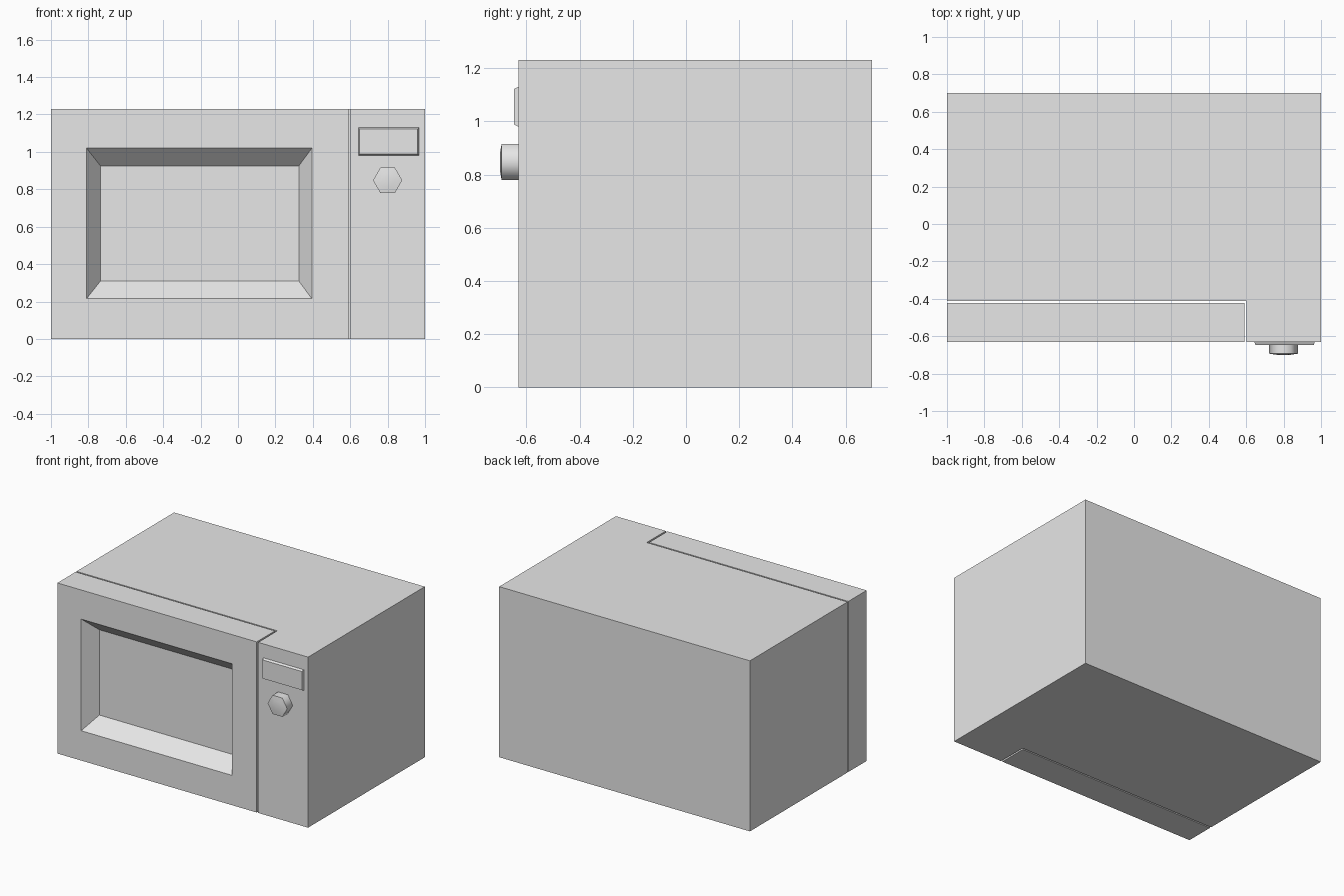
import bpy, bmesh, math

cube = bpy.data.objects.get("Cube")
if cube:
    bpy.data.objects.remove(cube, do_unlink=True)

grey = bpy.data.materials.new("light_grey")
grey.use_nodes = True
grey.diffuse_color = (0.8, 0.8, 0.8, 1)
grey.node_tree.nodes["Principled BSDF"].inputs["Base Color"].default_value = (0.8, 0.8, 0.8, 1)

HEIGHT, FRONT, BACK = 1.23, -0.63, 0.70


def finish(name, bm):
    """Turn a bmesh into a named grey object."""
    bmesh.ops.recalc_face_normals(bm, faces=bm.faces)
    mesh = bpy.data.meshes.new(name)
    bm.to_mesh(mesh)
    bm.free()
    mesh.materials.append(grey)
    obj = bpy.data.objects.new(name, mesh)
    bpy.context.collection.objects.link(obj)
    return obj


def rect(x0, x1, z0, z1):
    return [(x0, z0), (x1, z0), (x1, z1), (x0, z1)]


def loft(name, sections):
    """Skin closed (x, z) outlines, each at its own y, and cap both ends."""
    bm = bmesh.new()
    rings = [[bm.verts.new((x, y, z)) for x, z in outline] for y, outline in sections]
    n = len(rings[0])
    for a, b in zip(rings, rings[1:]):
        for i in range(n):
            j = (i + 1) % n
            bm.faces.new((a[i], a[j], b[j], b[i]))
    bm.faces.new(rings[0])
    bm.faces.new(rings[-1])
    return finish(name, bm)


# L-shaped case: the door sits in the notch, the control panel is the wide leg
plan = [(-1, BACK), (1, BACK), (1, FRONT), (0.602, FRONT), (0.602, -0.412), (-1, -0.412)]
bm = bmesh.new()
base = bm.faces.new([bm.verts.new((x, y, 0)) for x, y in plan])
top = bmesh.ops.extrude_face_region(bm, geom=[base])["geom"]
bmesh.ops.translate(bm, vec=(0, 0, HEIGHT), verts=[v for v in top if isinstance(v, bmesh.types.BMVert)])
finish("case", bm)

# Door: slab whose front steps in to a sloped window recess
door_edge = rect(-1, 0.59, 0, HEIGHT)
loft("door", [
    (-0.422, door_edge),
    (FRONT, door_edge),
    (FRONT, rect(-0.81, 0.395, 0.215, 1.02)),
    (FRONT + 0.1, rect(-0.735, 0.325, 0.31, 0.925)),
])

# Display panel with a chamfered rim
loft("display", [
    (FRONT, rect(0.643, 0.967, 0.98, 1.13)),
    (FRONT - 0.016, rect(0.649, 0.961, 0.988, 1.122)),
])


# Six-sided dial with a slightly domed face
def hexagon(radius):
    angles = [math.tau * i / 6 for i in range(6)]
    return [(0.8 + radius * math.cos(a), 0.848 + radius * math.sin(a)) for a in angles]


dial = loft("dial", [
    (FRONT, hexagon(0.078)),
    (-0.693, hexagon(0.078)),
    (-0.699, hexagon(0.04)),
    (-0.7, hexagon(0.01)),
])
bpy.ops.object.select_all(action="DESELECT")
dial.select_set(True)
bpy.context.view_layer.objects.active = dial
bpy.ops.object.shade_smooth_by_angle(angle=math.radians(65))
